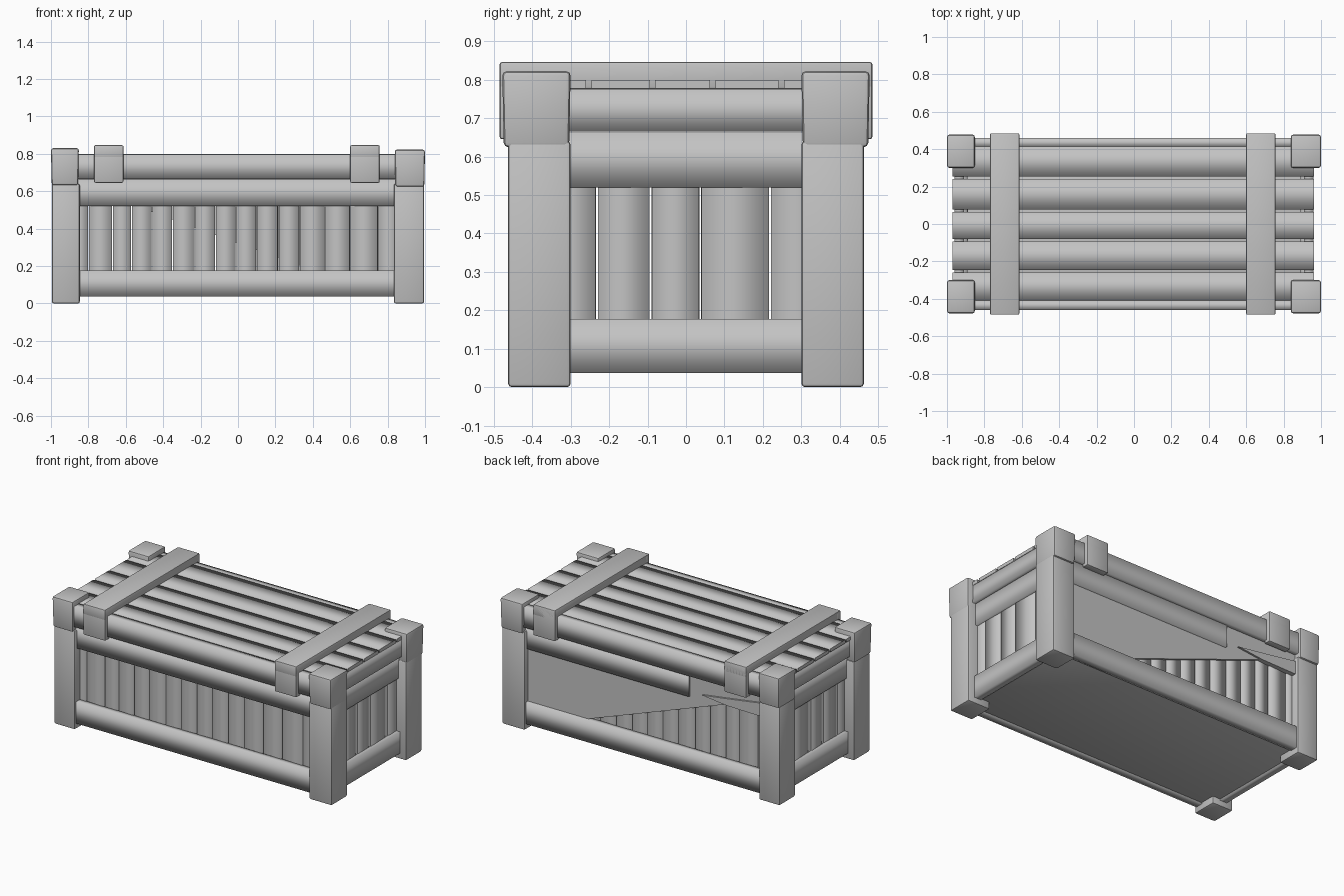
import bpy, bmesh, random
from mathutils import Vector, Matrix

cube = bpy.data.objects.get("Cube")
if cube:
    bpy.data.objects.remove(cube, do_unlink=True)
random.seed(4)

grey = bpy.data.materials.new("weathered_grey")
grey.use_nodes = True
COLOUR = (0.55, 0.55, 0.55, 1)
grey.diffuse_color = COLOUR
grey.node_tree.nodes["Principled BSDF"].inputs["Base Color"].default_value = COLOUR


def finish(name, bm):
    bmesh.ops.recalc_face_normals(bm, faces=bm.faces)
    mesh = bpy.data.meshes.new(name)
    bm.to_mesh(mesh)
    bm.free()
    mesh.materials.append(grey)
    obj = bpy.data.objects.new(name, mesh)
    bpy.context.collection.objects.link(obj)
    return obj


def box_mesh(lo, hi):
    bm = bmesh.new()
    lo, hi = Vector(lo), Vector(hi)
    size, mid = hi - lo, (lo + hi) / 2
    bmesh.ops.create_cube(bm, size=1, matrix=Matrix.Translation(mid) @ Matrix.Diagonal((*size, 1)))
    return bm


def beam(name, axis, lo, hi, twist=0):
    """Timber shaded softly round its length, with crisp ends."""
    bm = box_mesh(lo, hi)
    if twist:
        mid = (Vector(lo) + Vector(hi)) / 2
        turn = Matrix.Rotation(twist, 3, "XYZ"[axis])
        bmesh.ops.rotate(bm, cent=mid, matrix=turn, verts=bm.verts)
    bm.normal_update()
    for f in bm.faces:
        f.smooth = True
        if abs(f.normal[axis]) > 0.9:
            for e in f.edges:
                e.smooth = False
    return finish(name, bm)


def block(name, lo, hi, bevel=0.01, flare=0):
    """Bevelled block, optionally wider at the top."""
    bm = box_mesh(lo, hi)
    mid = (Vector(lo) + Vector(hi)) / 2
    for v in bm.verts:
        if v.co.z < mid.z:
            v.co.x += flare if v.co.x < mid.x else -flare
            v.co.y += flare if v.co.y < mid.y else -flare
    bmesh.ops.bevel(bm, geom=bm.edges[:], offset=bevel, segments=2, profile=0.5, affect="EDGES")
    for f in bm.faces:
        f.smooth = True
    obj = finish(name, bm)
    bpy.ops.object.select_all(action="DESELECT")
    obj.select_set(True)
    bpy.context.view_layer.objects.active = obj
    bpy.ops.object.shade_smooth_by_angle(angle=0.7)
    return obj


def prism(name, outline, y0, y1):
    """Outline in x and z, extruded along y."""
    bm = bmesh.new()
    face = bm.faces.new([bm.verts.new((x, y0, z)) for x, z in outline])
    ext = bmesh.ops.extrude_face_region(bm, geom=[face])
    bmesh.ops.translate(bm, vec=(0, y1 - y0, 0),
                        verts=[g for g in ext["geom"] if isinstance(g, bmesh.types.BMVert)])
    return finish(name, bm)


def span(a, b):
    return min(a, b), max(a, b)


SIDES = ((-1, "right"), (1, "left"))
ENDS = ((-1, "front"), (1, "back"))

# Corner posts with heavier caps, the left pair a little wider
for sx, xn in SIDES:
    inner = 0.833 if sx > 0 else 0.846
    lift = -0.004 if sx > 0 else 0.004
    for sy, yn in ENDS:
        x0, x1 = span(sx * inner, sx * 0.995)
        y0, y1 = span(sy * 0.30, sy * 0.463)
        block(f"{yn}_{xn}_post", (x0, y0, 0), (x1, y1, 0.64))
        x0, x1 = span(sx * (inner + 0.005), sx)
        y0, y1 = span(sy * 0.30, sy * 0.478)
        block(f"{yn}_{xn}_cap", (x0, y0, 0.628 + lift), (x1, y1, 0.826 + lift), 0.012, 0.004)

# Long rails, front and back: height range and outer face
RAILS = {"bottom": (0.037, 0.177, 0.45), "middle": (0.52, 0.662, 0.44), "lid": (0.665, 0.797, 0.46)}
for sy, yn in ENDS:
    for rail, (z0, z1, out) in RAILS.items():
        start = -0.33 if (yn, rail) == ("back", "middle") else -0.87
        y0, y1 = span(sy * (out - 0.05), sy * out)
        beam(f"{yn}_{rail}_rail", 0, (start, y0, z0), (0.87, y1, z1))

# Broken stub and sagging board of the damaged back
prism("back_broken_rail", [(-0.87, 0.53), (-0.87, 0.62), (-0.6, 0.58), (-0.42, 0.555), (-0.6, 0.535)], 0.39, 0.44)
prism("back_sagging_board", [(0.87, 0.16), (0.42, 0.17), (-0.6, 0.54), (-0.87, 0.55),
                             (-0.87, 0.67), (0.87, 0.67)], 0.413, 0.428)

# Short rails at both ends
for sx, xn in SIDES:
    for rail, (z0, z1, out) in RAILS.items():
        x0, x1 = span(sx * (out + 0.45), sx * (out + 0.50))
        beam(f"{xn}_{rail}_rail", 1, (x0, -0.32, z0), (x1, 0.32, min(z1, 0.776)))

# Upright planks of the long walls, listed by their joints
LONG_JOINTS = (-0.89, -0.80, -0.67, -0.57, -0.46, -0.35, -0.23, -0.12, -0.01,
               0.10, 0.215, 0.33, 0.465, 0.60, 0.75, 0.87)
for sy, yn in ENDS:
    y0, y1 = span(sy * 0.375, sy * 0.41)
    for i, (a, b) in enumerate(zip(LONG_JOINTS, LONG_JOINTS[1:]), 1):
        beam(f"{yn}_wall_plank_{i}", 2, (a + 0.003, y0, 0.1), (b - 0.003, y1, 0.6),
             random.uniform(-0.05, 0.05))

# Upright planks of the end walls
END_JOINTS = (-0.37, -0.232, -0.092, 0.037, 0.218, 0.37)
for sx, xn in SIDES:
    x0, x1 = span(sx * 0.89, sx * 0.925)
    for i, (a, b) in enumerate(zip(END_JOINTS, END_JOINTS[1:]), 1):
        beam(f"{xn}_wall_plank_{i}", 2, (x0, a + 0.003, 0.1), (x1, b - 0.003, 0.6),
             random.uniform(-0.04, 0.04))

# Floor
block("floor", (-0.91, -0.41, 0.045), (0.91, 0.41, 0.075), 0.004)

# Lid planks
LID_JOINTS = (-0.415, -0.253, -0.087, 0.07, 0.248, 0.422)
for i, (a, b) in enumerate(zip(LID_JOINTS, LID_JOINTS[1:]), 1):
    beam(f"lid_plank_{i}", 0, (-0.97, a + 0.007, 0.777), (0.962, b - 0.007, 0.799))

# Straps over the lid with hanging ends
for xn, x0, x1 in (("right", -0.77, -0.613), ("left", 0.60, 0.757)):
    block(f"{xn}_strap", (x0, -0.485, 0.775), (x1, 0.485, 0.846), 0.007)
    for sy, yn in ENDS:
        y0, y1 = span(sy * 0.44, sy * 0.485)
        block(f"{xn}_strap_{yn}_end", (x0, y0, 0.645), (x1, y1, 0.843), 0.007)
